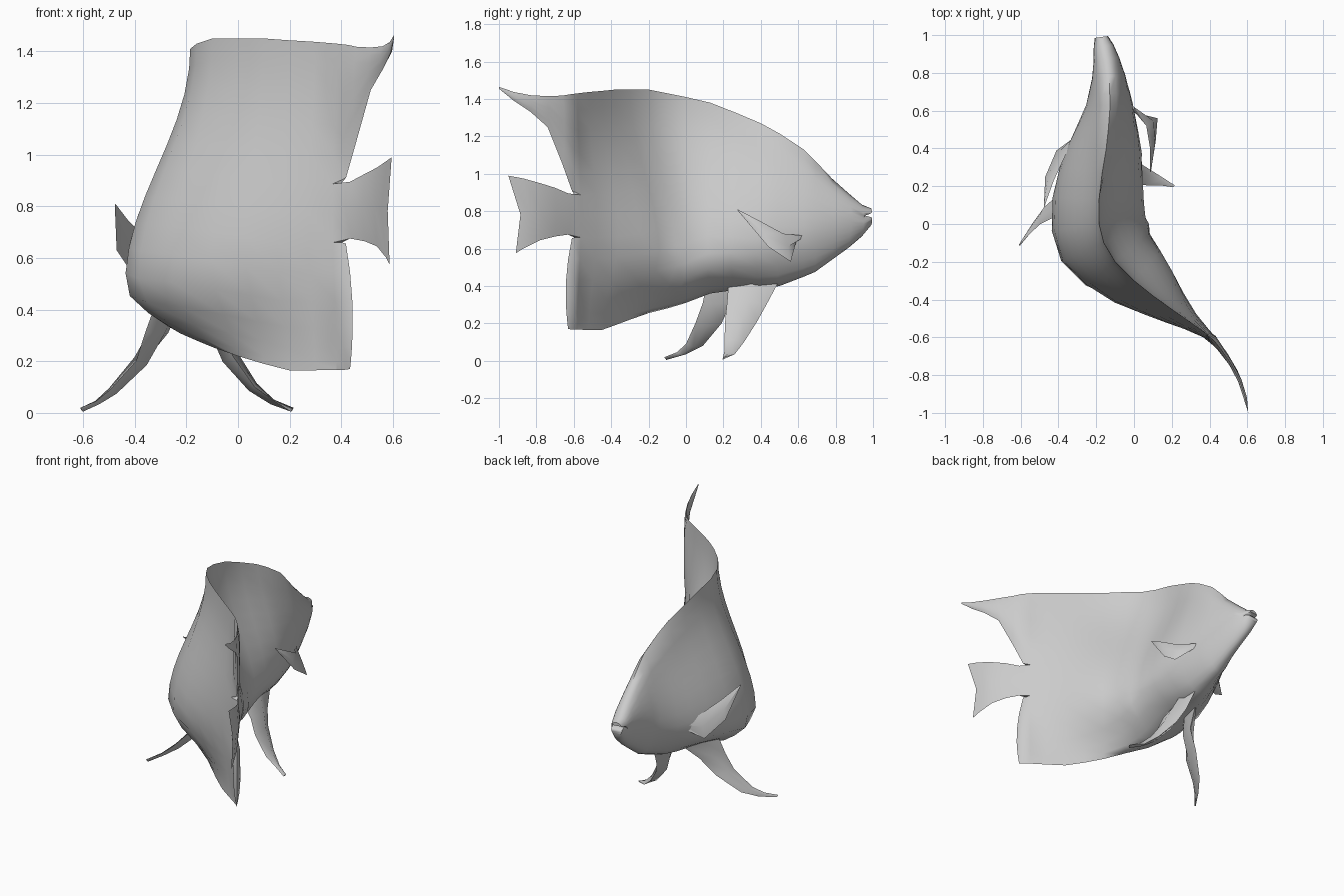
import bpy, bmesh, math
from mathutils import Vector

if "Cube" in bpy.data.objects:
    bpy.data.objects.remove(bpy.data.objects["Cube"])

grey = bpy.data.materials.new("fish_grey")
grey.diffuse_color = (0.6, 0.6, 0.6, 1)
grey.use_nodes = True
grey.node_tree.nodes["Principled BSDF"].inputs["Base Color"].default_value = grey.diffuse_color


def interp(table, y):
    """Linear lookup in a table ordered by falling y."""
    if y >= table[0][0]:
        return table[0][1]
    for (y0, a), (y1, b) in zip(table, table[1:]):
        if y >= y1:
            return a + (b - a) * (y0 - y) / (y0 - y1)
    return table[-1][1]


# swimming bend of the spine, seen from above
SPINE = [(1, -.175), (.9, -.15), (.8, -.133), (.6, -.125), (.4, -.147), (.2, -.18), (.1, -.188), (0, -.185),
         (-.1, -.16), (-.2, -.10), (-.3, 0), (-.4, .125), (-.5, .27), (-.6, .41), (-.7, .49),
         (-.8, .55), (-.9, .585), (-1, .605)]
# half thickness, extra fullness of the right flank, height where the body is thickest
GIRTH = [(1, .035), (.93, .058), (.8, .085), (.6, .135), (.4, .2), (.2, .24), (.03, .257), (-.1, .245),
         (-.2, .2), (-.3, .155), (-.4, .105), (-.5, .055), (-.58, .025), (-.7, .012), (-1, .008)]
RIGHT = [(.3, .96), (.0, .98), (-.1, 1.06), (-.2, 1.18), (-.3, 1.36), (-.4, 1.5), (-.5, 1.2), (-.58, 1)]
BELLY = [(1, .77), (.8, .76), (.6, .67), (.2, .54), (0, .50), (-.2, .515), (-.4, .62), (-.58, .77)]


def place(y, z, t):
    """Point at station y, moved sideways from the bent spine by t."""
    slope = (interp(SPINE, y + .09) - interp(SPINE, y - .09)) / .18
    n = Vector((1, -slope, 0)).normalized()
    if t > 0:
        t *= interp(RIGHT, y)
    return Vector((interp(SPINE, y), y, z)) + n * t


def thickness(y, z, lo, hi):
    zc = min(max(interp(BELLY, y), lo + .01), hi - .01)
    s = min(1, (z - zc) / (hi - zc) if z > zc else (zc - z) / (zc - lo))
    oval = math.sqrt(max(0, 1 - s * s))
    fade = (1 + math.cos(math.pi * s)) / 2
    head = min(1, max(0, (y - .2) / .75))
    if z <= zc:
        head = min(1, max(0, (y + .4) / .35)) * .65 + .35 * head
    return interp(GIRTH, y) * (oval * head + fade * (1 - head))


ROWS = [0, .025, .07, .13, .21, .3, .39, .48, .57, .66, .75, .84, .93, 1]
LOW, HIGH = 6, 8            # rows where the tail leaves the two long fins
bm = bmesh.new()


def skin(columns):
    for side in (-1, 1):
        grid = [[bm.verts.new(place(y, z, side * t)) for y, z, t in col] for col in columns]
        for a, b in zip(grid, grid[1:]):
            for i in range(len(a) - 1):
                f = [a[i], a[i + 1], b[i + 1], b[i]]
                bm.faces.new(f if side > 0 else f[::-1])


# body: outline as (y, lower z, upper z)
OUTLINE = [(.99, .725, .815), (.94, .665, .835), (.87, .605, .895), (.78, .54, .975), (.69, .475, 1.07),
           (.63, .45, 1.13), (.5, .40, 1.215), (.4, .385, 1.27), (.27, .38, 1.325), (.13, .36, 1.38),
           (0, .31, 1.41), (-.1, .28, 1.43), (-.2, .255, 1.45), (-.3, .22, 1.45), (-.38, .19, 1.45),
           (-.45, .165, 1.443), (-.52, .165, 1.437), (-.58, .167, 1.43)]
cols = []
for y, lo, hi in OUTLINE:
    col = []
    for f in ROWS:
        z = lo + f * (hi - lo)
        col.append([y, z, thickness(y, z, lo, hi)])
    cols.append(col)
# mouth notch
cols[0][HIGH][0] = .95
cols[0][HIGH + 1][0] = .975
cols[0][LOW + 1][0] = .985
skin(cols)


# fins that continue the rear edge of the body
def lobe(first, last, stations):
    rows = ROWS[first:last + 1]
    out = [cols[-1][first:last + 1]]
    for k, (y, lo, hi, y_mid, y_hi) in enumerate(stations):
        col = []
        for f in rows:
            g = (f - rows[0]) / (rows[-1] - rows[0])
            mid = 4 * g * (1 - g)
            yy = y + (y_hi - y) * g + (y_mid - (y + y_hi) / 2) * mid
            edge = g in (0, 1) or k == len(stations) - 1
            col.append([yy, lo + g * (hi - lo), 0 if edge else interp(GIRTH, yy) * min(1, mid * 1.3)])
        out.append(col)
    skin(out)


# lower fin, tail fan, upper fin: (y low, z low, z high, y middle, y high)
lobe(0, LOW, [(-.605, .167, .66, -.61, -.595), (-.63, .17, .655, -.642, -.61)])
lobe(LOW, HIGH, [(-.63, .675, .895, -.63, -.63), (-.70, .665, .925, -.70, -.70),
                 (-.78, .645, .95, -.78, -.78), (-.87, .60, .975, -.84, -.87),
                 (-.91, .575, .99, -.885, -.95)])
lobe(HIGH, len(ROWS) - 1, [(-.61, .91, 1.425, -.615, -.62), (-.66, 1.05, 1.418, -.66, -.66),
                           (-.74, 1.25, 1.415, -.74, -.74), (-.83, 1.33, 1.42, -.83, -.83),
                           (-.92, 1.39, 1.437, -.92, -.92), (-1, 1.455, 1.465, -1, -1)])


def finish(bm, name, angle):
    bmesh.ops.remove_doubles(bm, verts=bm.verts, dist=.0008)
    bmesh.ops.holes_fill(bm, edges=[e for e in bm.edges if e.is_boundary], sides=0)
    bmesh.ops.recalc_face_normals(bm, faces=bm.faces)
    big = [f for f in bm.faces if len(f.verts) > 4]
    bmesh.ops.triangulate(bm, faces=big)
    me = bpy.data.meshes.new(name)
    bm.to_mesh(me)
    bm.free()
    ob = bpy.data.objects.new(name, me)
    bpy.context.collection.objects.link(ob)
    me.materials.append(grey)
    bpy.ops.object.select_all(action='DESELECT')
    ob.select_set(True)
    bpy.context.view_layer.objects.active = ob
    bpy.ops.object.shade_smooth_by_angle(angle=math.radians(angle))


# front snout strip between both sides
bmesh.ops.remove_doubles(bm, verts=bm.verts, dist=.0008)
bm.verts.ensure_lookup_table()


def nearest(p):
    return min(bm.verts, key=lambda v: (v.co - p).length)


left = [nearest(place(y, z, -t)) for y, z, t in cols[0]]
right = [nearest(place(y, z, t)) for y, z, t in cols[0]]
for i in range(len(ROWS) - 1):
    ring = list(dict.fromkeys([left[i], left[i + 1], right[i + 1], right[i]]))
    if len(ring) > 2:
        bm.faces.new(ring)
finish(bm, "body_and_long_fins", 60)


# paired fins: lens-shaped cross sections between two edges
def paired_fin(name, sections, thick):
    b = bmesh.new()
    pts = [(Vector(p), Vector(q)) for p, q in sections]
    rings = []
    for i, (p, q) in enumerate(pts):
        along = sum(pts[min(i + 1, len(pts) - 1)], Vector()) - sum(pts[max(i - 1, 0)], Vector())
        n = along.cross(p - q).normalized() * min(thick, (p - q).length * .2)
        m = (p + q) / 2
        rings.append([b.verts.new(v) for v in (p, m + n, q, m - n)])
    for r, s in zip(rings, rings[1:]):
        for k in range(4):
            b.faces.new([r[k], r[k - 1], s[k - 1], s[k]])
    finish(b, name, 70)


paired_fin("side_fin_right", [((.0, .62, .67), (.0, .59, .64)), ((.065, .52, .68), (.125, .56, .53)),
                              ((.085, .40, .745), (.115, .44, .61)), ((.085, .275, .81), (.09, .28, .80))], .012)
paired_fin("side_fin_left", [((-.25, .53, .67), (-.25, .5, .64)), ((-.36, .37, .68), (-.41, .39, .54)),
                             ((-.425, .23, .745), (-.47, .25, .63)), ((-.475, .09, .81), (-.477, .1, .80))], .012)
paired_fin("belly_fin_right", [((-.11, .51, .45), (-.16, .23, .45)), ((-.08, .43, .30), (-.06, .22, .32)),
                               ((-.04, .38, .21), (-.02, .21, .22)), ((.05, .31, .10), (.065, .205, .10)),
                               ((.13, .26, .035), (.135, .205, .05)), ((.215, .205, .02), (.205, .195, .005))], .035)
paired_fin("belly_fin_left", [((-.21, .38, .45), (-.32, .11, .42)), ((-.27, .24, .31), (-.36, .09, .31)),
                              ((-.36, .19, .2), (-.395, .05, .2)), ((-.475, .09, .08), (-.495, 0, .09)),
                              ((-.54, 0, .035), (-.55, -.05, .045)), ((-.60, -.105, .005), (-.61, -.115, .02))], .035)
